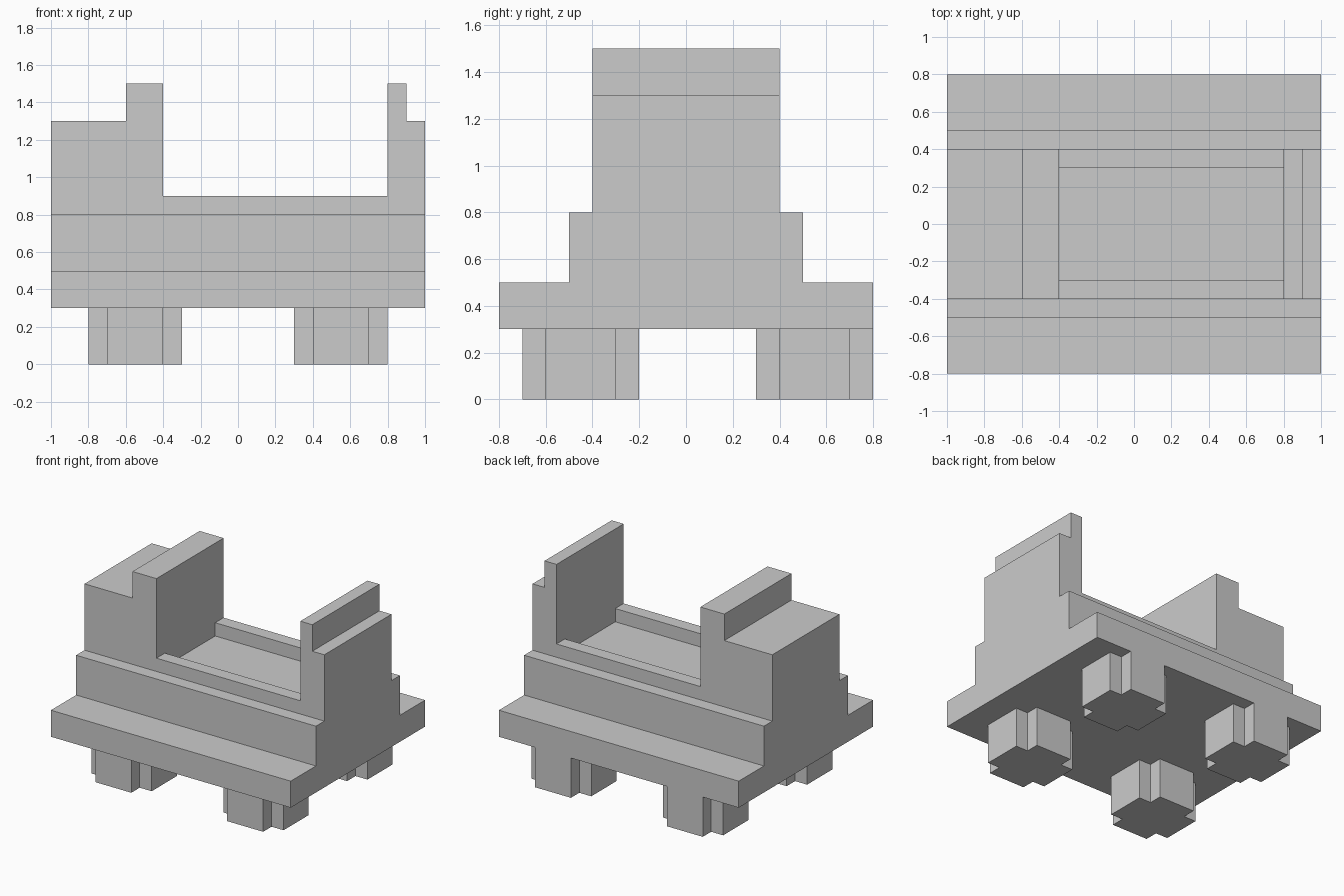
import bpy
import bmesh
from mathutils import Vector

if "Cube" in bpy.data.objects:
    bpy.data.objects.remove(bpy.data.objects["Cube"])


def prism(name, profile, axis, start, end):
    """Extrude a 2D profile along an axis; profile holds the other two coordinates in x, y, z order."""
    def point(uv, depth):
        co = list(uv)
        co.insert("xyz".index(axis), depth)
        return co

    bm = bmesh.new()
    face = bm.faces.new([bm.verts.new(point(uv, start)) for uv in profile])
    out = bmesh.ops.extrude_face_region(bm, geom=[face], use_keep_orig=True)
    shift = Vector(point((0, 0), end - start))
    moved = [v for v in out["geom"] if isinstance(v, bmesh.types.BMVert)]
    bmesh.ops.translate(bm, vec=shift, verts=moved)
    bmesh.ops.recalc_face_normals(bm, faces=bm.faces)
    mesh = bpy.data.meshes.new(name)
    bm.to_mesh(mesh)
    bm.free()
    obj = bpy.data.objects.new(name, mesh)
    bpy.context.collection.objects.link(obj)
    return obj


def rect(a0, a1, b0, b1):
    return [(a0, b0), (a1, b0), (a1, b1), (a0, b1)]


# Stepped body: wide slab with a narrower tier, run along the length
half = [(0.8, 0.3), (0.8, 0.5), (0.5, 0.5), (0.5, 0.8)]
prism("stepped_body", half + [(-y, z) for y, z in reversed(half)], "x", -1, 1)

# Raised end blocks with a taller inner ridge
prism("left_end_block", [(-1, 0.8), (-0.4, 0.8), (-0.4, 1.5), (-0.6, 1.5),
                         (-0.6, 1.3), (-1, 1.3)], "y", -0.4, 0.4)
prism("right_end_block", [(0.8, 0.8), (1, 0.8), (1, 1.3), (0.9, 1.3),
                          (0.9, 1.5), (0.8, 1.5)], "y", -0.4, 0.4)

# Low rims on both sides of the recessed deck
for side, y in (("front", -0.4), ("back", 0.3)):
    prism(side + "_rim", rect(-0.4, 0.8, y, y + 0.1), "z", 0.8, 0.9)

# Four feet: squares with notched corners; the back pair is flush with the slab
corner = [(0.25, 0.15), (0.15, 0.15), (0.15, 0.25)]
cross = []
for _ in range(4):
    cross += corner
    corner = [(-y, x) for x, y in corner]
for side, cx in (("left", -0.55), ("right", 0.55)):
    for end, cy in (("front", -0.45), ("back", 0.55)):
        prism(f"{end}_{side}_foot", [(cx + x, cy + y) for x, y in cross], "z", 0, 0.3)
